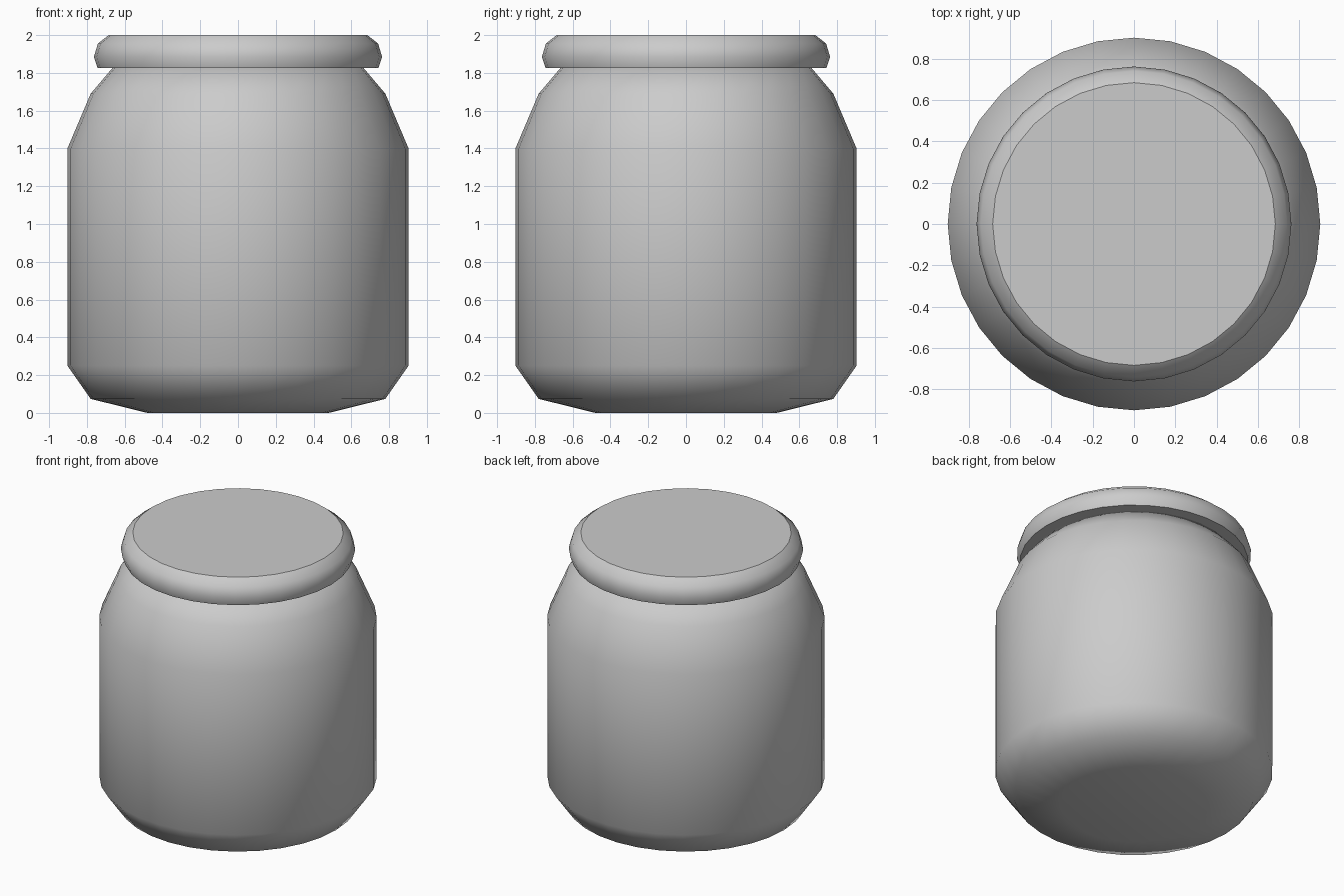
import bpy, bmesh
from math import cos, sin, pi

if "Cube" in bpy.data.objects:
    bpy.data.objects.remove(bpy.data.objects["Cube"])

SIDES = 32


def lathe(name, profile, flat_caps):
    """Revolve (radius, z) points, listed bottom to top, and close both ends."""
    bm = bmesh.new()
    rings = [[bm.verts.new((r * cos(2 * pi * i / SIDES), r * sin(2 * pi * i / SIDES), z))
              for i in range(SIDES)] for r, z in profile]
    for low, high in zip(rings, rings[1:]):
        for i in range(SIDES):
            j = (i + 1) % SIDES
            bm.faces.new((low[i], low[j], high[j], high[i])).smooth = True
    for ring in (rings[0][::-1], rings[-1]):
        bm.faces.new(ring).smooth = not flat_caps
    mesh = bpy.data.meshes.new(name)
    if flat_caps:
        for e in bm.edges:
            a, b = e.link_faces
            e.smooth = a.smooth == b.smooth
    bm.to_mesh(mesh)
    bm.free()
    obj = bpy.data.objects.new(name, mesh)
    bpy.context.collection.objects.link(obj)
    return obj


# Jar body: chamfered foot, straight wall, sloping shoulder
lathe("jar_body", [(0.48, 0), (0.78, 0.074), (0.903, 0.25), (0.903, 1.40),
                   (0.78, 1.69), (0.663, 1.828)], flat_caps=False)

# Lid: flat top and underside with a rounded rim
lathe("jar_lid", [(0.743, 1.826), (0.763, 1.885), (0.742, 1.955), (0.685, 2.0)],
      flat_caps=True)
